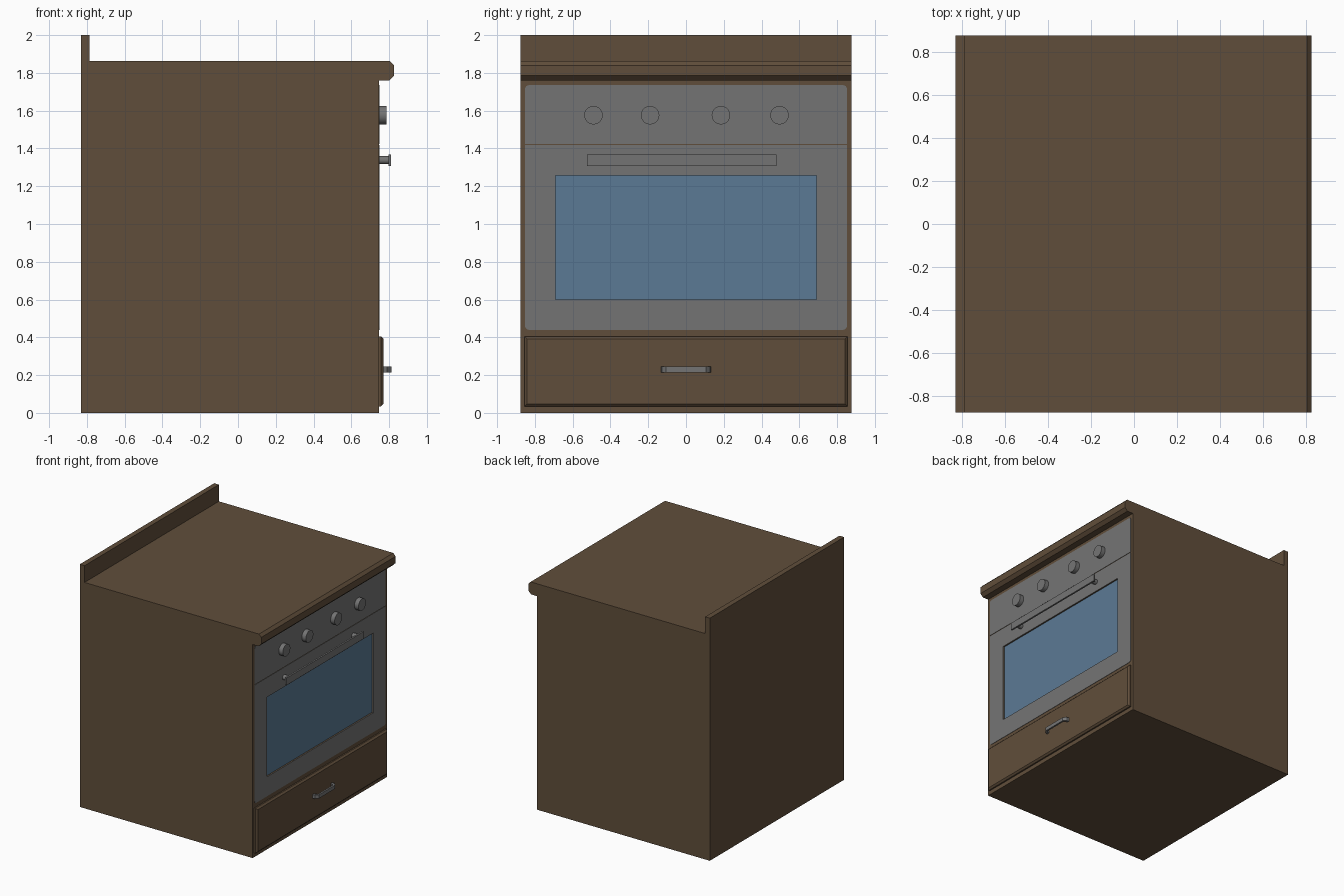
import bpy, bmesh, math

if "Cube" in bpy.data.objects:
    bpy.data.objects.remove(bpy.data.objects["Cube"])

def material(name, rgb):
    m = bpy.data.materials.new(name)
    m.diffuse_color = (*rgb, 1)
    m.use_nodes = True
    m.node_tree.nodes["Principled BSDF"].inputs["Base Color"].default_value = m.diffuse_color
    return m

BROWN = material("brown wood", (0.118, 0.076, 0.043))
GREY = material("grey metal", (0.175, 0.175, 0.175))
BLUE = material("blue glass", (0.105, 0.195, 0.30))

FRONT = 0.746   # cabinet front plane (oven faces +x)
HALF = 0.875    # half width


def prism(name, pts, axis, a, b, mat, chamfer=0):
    """Extrude a 2D outline along an axis; optionally chamfer the rim of the far end."""
    def place(p, t):
        c = list(p)
        c.insert("xyz".index(axis), t)
        return c
    bm = bmesh.new()
    lo = [bm.verts.new(place(p, a)) for p in pts]
    hi = [bm.verts.new(place(p, b)) for p in pts]
    bm.faces.new(lo)
    cap = bm.faces.new(hi)
    for i in range(len(pts)):
        j = (i + 1) % len(pts)
        bm.faces.new((lo[i], lo[j], hi[j], hi[i]))
    if chamfer:
        bmesh.ops.bevel(bm, geom=list(cap.edges), offset=chamfer, segments=1,
                        affect='EDGES', profile=0.5)
    bmesh.ops.recalc_face_normals(bm, faces=bm.faces)
    me = bpy.data.meshes.new(name)
    bm.to_mesh(me)
    bm.free()
    me.materials.append(mat)
    ob = bpy.data.objects.new(name, me)
    bpy.context.collection.objects.link(ob)
    return ob


def rect(u0, u1, v0, v1):
    return [(u0, v0), (u1, v0), (u1, v1), (u0, v1)]


def rounded(u0, u1, v0, v1, r_low, r_high):
    """Rectangle with separately rounded lower and upper corners."""
    pts = []
    corners = [(u0, v0, 1, 1, 180, r_low), (u1, v0, -1, 1, 270, r_low),
               (u1, v1, -1, -1, 0, r_high), (u0, v1, 1, -1, 90, r_high)]
    for u, v, su, sv, start, r in corners:
        if r == 0:
            pts.append((u, v))
            continue
        for k in range(5):
            t = math.radians(start + 22.5 * k)
            pts.append((u + su * r + r * math.cos(t), v + sv * r + r * math.sin(t)))
    return pts


def disc(name, y, z, r, x0, x1, mat, n=24):
    pts = [(y + r * math.cos(2 * math.pi * k / n), z + r * math.sin(2 * math.pi * k / n))
           for k in range(n)]
    ob = prism(name, pts, 'x', x0, x1, mat)
    bpy.ops.object.select_all(action='DESELECT')
    bpy.context.view_layer.objects.active = ob
    ob.select_set(True)
    bpy.ops.object.shade_smooth_by_angle(angle=math.radians(35))
    return ob


# Cabinet with overhanging chamfered worktop and rear upstand
profile = [(-0.83, 0), (FRONT, 0), (FRONT, 1.76), (0.80, 1.76), (0.825, 1.785),
           (0.825, 1.84), (0.804, 1.862), (-0.787, 1.862), (-0.787, 2.0), (-0.83, 2.0)]
cabinet = prism("cabinet", profile, 'y', -HALF, HALF, BROWN)

# Oven door and control panel, thin plates with a gap between
plate = FRONT + 0.003
door = prism("oven_door", rounded(-0.852, 0.852, 0.44, 1.418, 0.02, 0), 'x',
             FRONT - 0.002, plate, GREY)
prism("control_panel", rounded(-0.852, 0.852, 1.424, 1.735, 0, 0.02), 'x',
      FRONT - 0.002, plate, GREY)

# Recess for the window, cut through door and into cabinet
cutter = prism("window_cutter", rect(-0.69, 0.692, 0.60, 1.257), 'x', 0.73, 0.80, GREY)
cutter.hide_render = True
for ob in (cabinet, door):
    mod = ob.modifiers.new("window_recess", 'BOOLEAN')
    mod.operation = 'DIFFERENCE'
    mod.solver = 'EXACT'
    mod.object = cutter
    bpy.context.view_layer.objects.active = ob
    bpy.ops.object.modifier_apply(modifier=mod.name)
bpy.data.objects.remove(cutter)
prism("oven_window", rect(-0.69, 0.692, 0.60, 1.257), 'x', 0.728, 0.736, BLUE)

# Control knobs
for i, y in enumerate((-0.49, -0.19, 0.185, 0.495)):
    disc(f"knob_{i + 1}", y, 1.576, 0.049, FRONT, 0.786, GREY)

# Door handle: flat bar on two round posts
prism("door_handle_bar", rect(-0.524, 0.48, 1.308, 1.368), 'x', 0.797, 0.811, GREY)
for i, y in enumerate((-0.47, 0.43)):
    disc(f"door_handle_post_{i + 1}", y, 1.338, 0.021, FRONT, 0.80, GREY, 16)

# Drawer front with chamfered rim
prism("drawer_front", rect(-0.855, 0.855, 0.034, 0.405), 'x', FRONT, 0.77, BROWN, 0.013)

# Drawer handle: arch with splayed legs
half = [(0.768, 0.132), (0.79, 0.128), (0.812, 0.105)]
inner = [(0.798, 0.095), (0.785, 0.108), (0.768, 0.110)]
arch = half + [(x, -y) for x, y in reversed(half)]
arch += [(x, -y) for x, y in reversed(inner)] + inner
prism("drawer_handle", arch, 'z', 0.215, 0.245, GREY)
